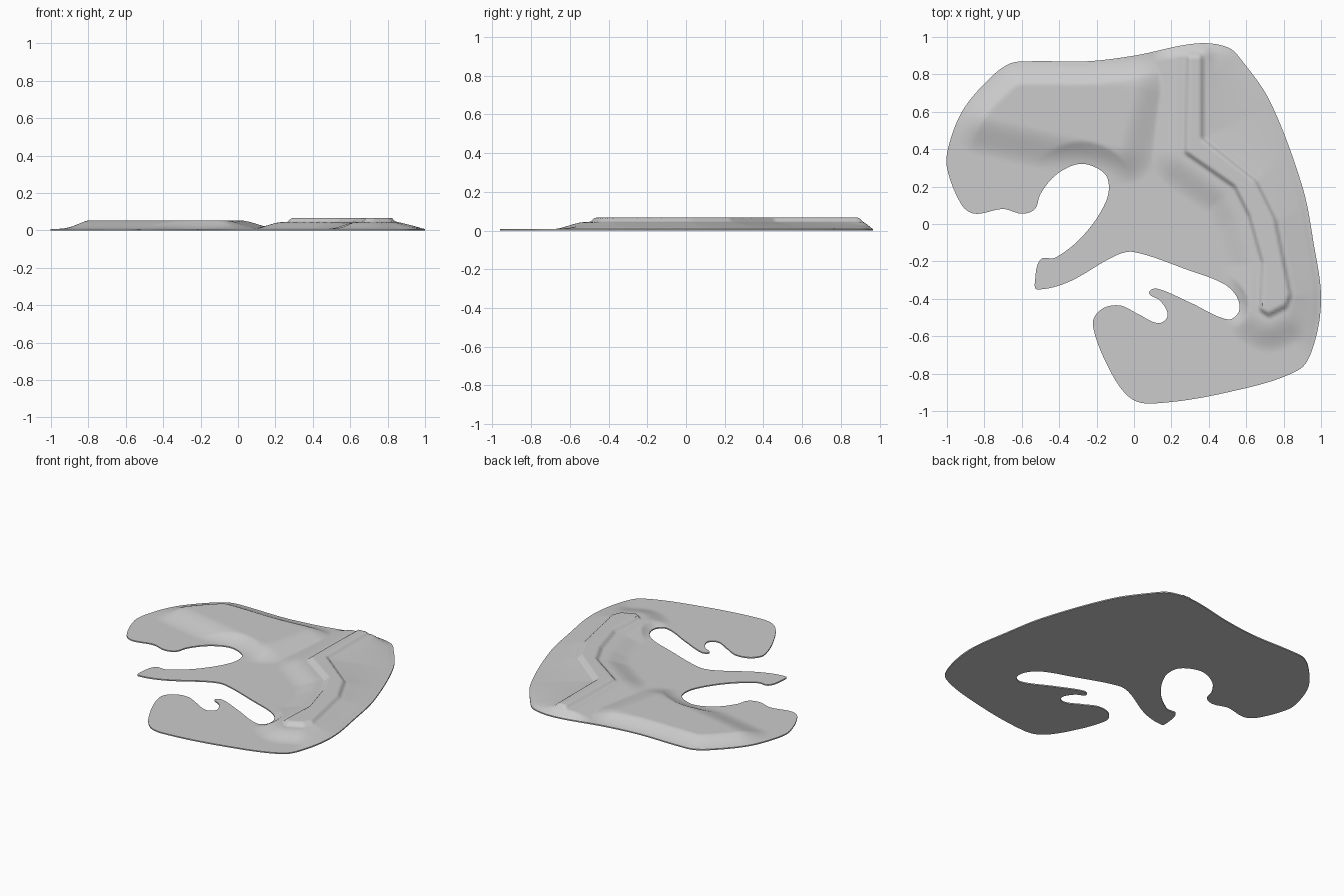
import bpy, bmesh, math
from mathutils import Vector, kdtree
from mathutils.geometry import delaunay_2d_cdt, intersect_point_line

STEP = 0.0125
RIM = 0.008          # thickness of the land at its shore
SHELF = 0.044        # level of the terrace around the ridge
HILL_TOP = 0.054
RIDGE_TOP = 0.067

cube = bpy.data.objects.get("Cube")
if cube:
    bpy.data.objects.remove(cube, do_unlink=True)

# Shoreline control points, clockwise from the back
SHORE = [
    (.33, .965), (.5, .945), (.58, .87), (.73, .65), (.9, .2), (.96, -.1), (1, -.4),
    (.96, -.65), (.88, -.78), (.5, -.9), (.1, -.96), (-.02, -.93), (-.13, -.78),
    (-.22, -.54), (-.18, -.46), (-.08, -.435), (.02, -.48), (.13, -.53), (.18, -.49),
    (.14, -.41), (.08, -.37), (.12, -.345), (.3, -.42), (.5, -.51), (.56, -.47),
    (.55, -.39), (.48, -.32), (.3, -.25), (0, -.15), (-.1, -.17), (-.35, -.31),
    (-.52, -.35), (-.53, -.31), (-.5, -.19), (-.42, -.18), (-.27, -.06), (-.15, .12),
    (-.14, .24), (-.2, .3), (-.3, .32), (-.42, .26), (-.5, .16), (-.53, .08),
    (-.6, .055), (-.7, .08), (-.85, .055), (-.92, .1), (-1, .3), (-.99, .42),
    (-.92, .6), (-.8, .75), (-.67, .855), (-.55, .87), (-.25, .87), (0, .9)]

# Plateau outlines
HILL = [(-.8, .58), (-.63, .74), (0, .73), (-.08, .42)]
RIDGE = [(.3, .89), (.35, .89), (.35, .45), (.64, .22), (.74, .02), (.82, -.38),
         (.8, -.43), (.72, -.47), (.69, -.45), (.7, -.2), (.63, .05), (.55, .21), (.29, .39)]


def smooth_loop(points):
    """Closed smooth curve through the points, sampled about once per step."""
    pts = [Vector(p) for p in points]
    out = []
    for i, b in enumerate(pts):
        a, c, d = pts[i - 1], pts[(i + 1) % len(pts)], pts[(i + 2) % len(pts)]
        span = (c - b).length
        # tangents limited by the length of the span keep tight bends clean
        m0 = (c - a).normalized() * span
        m1 = (d - b).normalized() * span
        count = max(2, round(span / STEP))
        for k in range(count):
            t = k / count
            t2, t3 = t * t, t * t * t
            out.append(b * (2 * t3 - 3 * t2 + 1) + m0 * (t3 - 2 * t2 + t)
                       + c * (3 * t2 - 2 * t3) + m1 * (t3 - t2))
    return out


def inside(p, poly):
    hit = False
    for i, b in enumerate(poly):
        a = poly[i - 1]
        if (a[1] > p[1]) != (b[1] > p[1]):
            if p[0] < a[0] + (p[1] - a[1]) * (b[0] - a[0]) / (b[1] - a[1]):
                hit = not hit
    return hit


def distance(p, poly):
    """Distance outside a polygon, zero within it."""
    if inside(p, poly):
        return 0.0
    best = 9.0
    for i, b in enumerate(poly):
        a, b = Vector(poly[i - 1]), Vector(b)
        q, t = intersect_point_line(p, a, b)
        q = a.lerp(b, min(1, max(0, t)))
        best = min(best, (p - q.to_2d()).length)
    return best


def fade(d, start, end):
    """One up to start, easing to zero at end."""
    t = min(1, max(0, (end - d) / (end - start)))
    return t * t * (3 - 2 * t)


shore = smooth_loop(SHORE)
tree = kdtree.KDTree(len(shore))
for i, p in enumerate(shore):
    tree.insert(p.to_3d(), i)
tree.balance()


def shore_distance(p):
    return tree.find(p.to_3d())[2]


def height(p):
    d_shore = shore_distance(p)
    d_ridge = distance(p, RIDGE)
    # Rounded hill that dips towards the shore
    hill = (HILL_TOP - RIM) * fade(distance(p, HILL), 0, .22) * min(1, d_shore / .12)
    # Terrace: short bank on the inland side, long slope to the outer shore
    inland = fade(d_ridge, .05, .22) * min(1, d_shore / .05)
    outer = d_shore / (d_shore + max(0, d_ridge - .04) + .001) * min(1, d_shore / .03)
    spine = Vector((.32, .4)) if p.y > .4 else Vector((.32 + (.4 - p.y) * .52, p.y))
    side = 1 - fade(p.x - spine.x, 0, .12)
    if p.y < -.4:
        side *= fade(-p.x, -.8, -.45)
    slope = inland + (outer - inland) * side
    terrace = (SHELF - RIM) * slope
    crest = (RIDGE_TOP - SHELF) * fade(d_ridge, 0, .03)
    return RIM + max(hill, terrace) + crest


# Land surface: regular points within the shoreline, triangulated
points = list(shore)
cells = math.ceil(1 / STEP)
for i in range(-cells, cells + 1):
    for j in range(-cells, cells + 1):
        p = Vector((i * STEP, j * STEP))
        if shore_distance(p) > STEP * .6 and inside(p, shore):
            points.append(p)
edges = [(i, (i + 1) % len(shore)) for i in range(len(shore))]
verts, _, faces, *_ = delaunay_2d_cdt(points, edges, [], 1, 1e-5)

bm = bmesh.new()
top = [bm.verts.new((p.x, p.y, height(p))) for p in verts]
for f in faces:
    bm.faces.new([top[i] for i in f])
bmesh.ops.recalc_face_normals(bm, faces=bm.faces)
if sum(f.normal.z for f in bm.faces) < 0:
    bmesh.ops.reverse_faces(bm, faces=bm.faces)

# Shore wall and flat underside
rim = [e for e in bm.edges if e.is_boundary]
new = bmesh.ops.extrude_edge_only(bm, edges=rim)["geom"]
for v in new:
    if isinstance(v, bmesh.types.BMVert):
        v.co.z = 0
bmesh.ops.holes_fill(bm, edges=[e for e in bm.edges if e.is_boundary], sides=0)
bmesh.ops.triangulate(bm, faces=[f for f in bm.faces if len(f.verts) > 4])
bmesh.ops.recalc_face_normals(bm, faces=bm.faces)

mesh = bpy.data.meshes.new("island_terrain")
bm.to_mesh(mesh)
bm.free()
island = bpy.data.objects.new("island_terrain", mesh)
bpy.context.collection.objects.link(island)

# Plain stone colour
stone = bpy.data.materials.new("light_grey")
stone.use_nodes = True
stone.diffuse_color = (.6, .6, .6, 1)
stone.node_tree.nodes["Principled BSDF"].inputs["Base Color"].default_value = (.6, .6, .6, 1)
mesh.materials.append(stone)

bpy.ops.object.select_all(action="DESELECT")
island.select_set(True)
bpy.context.view_layer.objects.active = island
bpy.ops.object.shade_smooth_by_angle(angle=math.radians(40))
